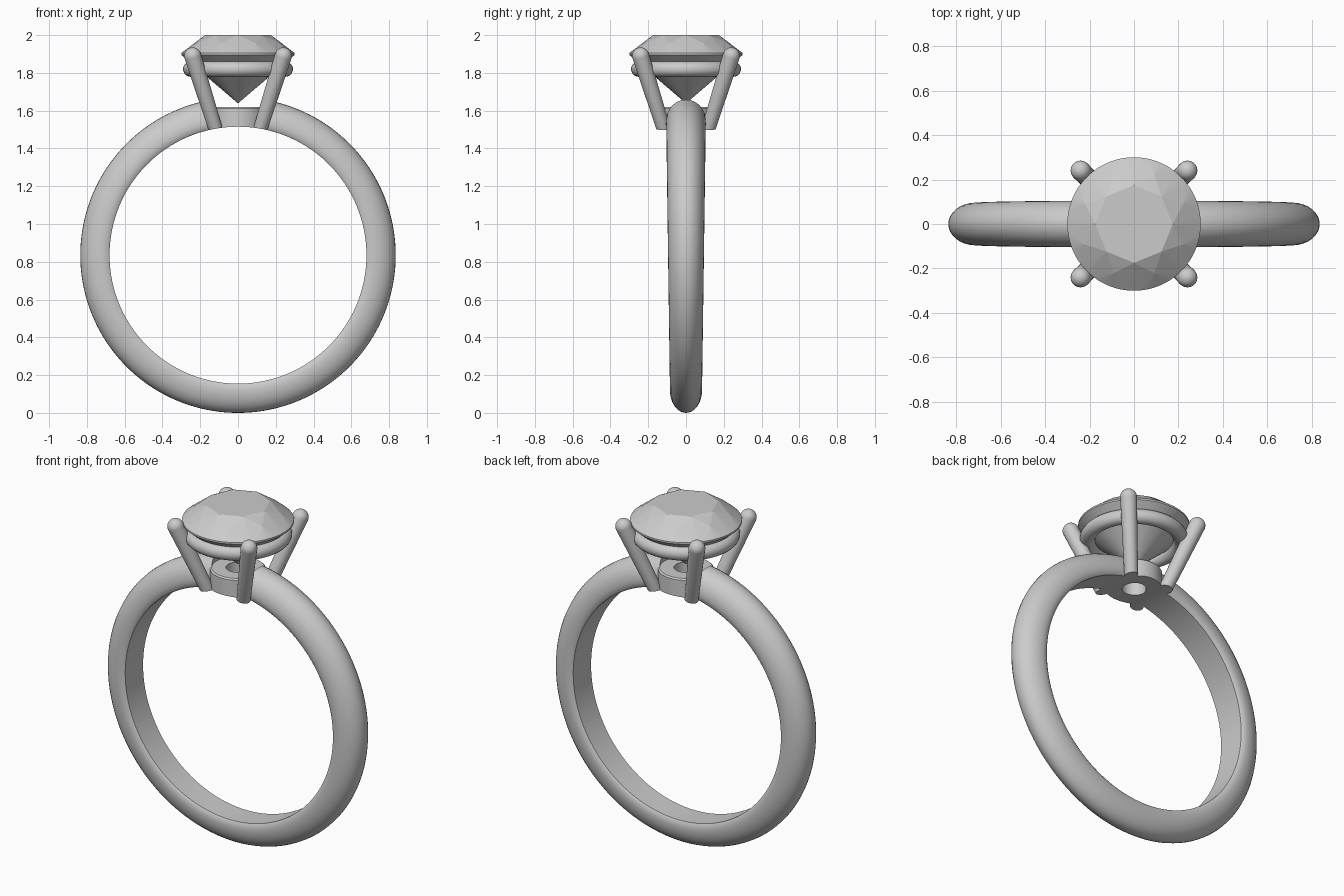
import bpy, bmesh
from math import sin, cos, pi, radians
from mathutils import Vector

if "Cube" in bpy.data.objects:
    bpy.data.objects.remove(bpy.data.objects["Cube"])

CZ, R_IN, R_SIDE, R_OUT = 0.835, 0.68, 0.715, 0.835


def finish(name, bm, smooth=True):
    bmesh.ops.recalc_face_normals(bm, faces=bm.faces)
    me = bpy.data.meshes.new(name)
    bm.to_mesh(me)
    bm.free()
    ob = bpy.data.objects.new(name, me)
    bpy.context.collection.objects.link(ob)
    if smooth:
        shade(ob)
    return ob


def activate(ob):
    bpy.ops.object.select_all(action='DESELECT')
    ob.select_set(True)
    bpy.context.view_layer.objects.active = ob


def shade(ob):
    activate(ob)
    bpy.ops.object.shade_smooth_by_angle(angle=radians(35))


def skin(bm, loops, closed):
    """Bridge a list of vertex loops with quads."""
    count = len(loops)
    for i in range(count if closed else count - 1):
        a, b = loops[i], loops[(i + 1) % count]
        for j in range(len(a)):
            k = (j + 1) % len(a)
            bm.faces.new((a[j], a[k], b[k], b[j]))


def lathe(name, profile, base=Vector(), axis=Vector((0, 0, 1)), seg=64, closed=False):
    """Revolve (radius, height) points around an axis; open profiles get end caps."""
    rot = Vector((0, 0, 1)).rotation_difference(axis)
    bm = bmesh.new()
    loops = [[bm.verts.new(base + rot @ Vector((r * cos(2 * pi * j / seg), r * sin(2 * pi * j / seg), h)))
              for j in range(seg)] for r, h in profile]
    skin(bm, loops, closed)
    if not closed:
        bm.faces.new(loops[0])
        bm.faces.new(loops[-1])
    return finish(name, bm)


def cut(ob, cutter):
    mod = ob.modifiers.new("cut", 'BOOLEAN')
    mod.operation = 'DIFFERENCE'
    mod.solver = 'EXACT'
    mod.object = cutter
    activate(ob)
    bpy.ops.object.modifier_apply(modifier=mod.name)


# Cutters: finger hole, head clearance and the light hole under the stone
finger = lathe("finger_cutter", [(R_IN, -1), (R_IN, 1)], Vector((0, 0, CZ)), Vector((0, 1, 0)), 160)
clearance = lathe("clearance_cutter", [(0.14, 1.62), (0.14, 1.9)])
light_hole = lathe("light_hole_cutter", [(0.065, 1.3), (0.065, 1.9)], seg=48)

# Shank: D-shaped section, a little narrower towards the bottom
section = [(R_IN, -0.88), (R_IN + 0.01, -0.96)]
section += [(R_SIDE + (R_OUT - R_SIDE) * cos(t), sin(t))
            for t in [pi * (i / 16 - 0.5) for i in range(17)]]
section += [(R_IN + 0.01, 0.96), (R_IN, 0.88)]
bm = bmesh.new()
loops = []
for i in range(160):
    a = 2 * pi * i / 160
    w = 0.095 + 0.01 * sin(a)
    loops.append([bm.verts.new((r * cos(a), w * y, CZ + r * sin(a))) for r, y in section])
skin(bm, loops, True)
shank = finish("shank", bm)
cut(shank, clearance)
cut(shank, light_hole)
shade(shank)

# Hub at the base of the head
hub = lathe("hub", [(0.15, 1.4), (0.15, 1.612), (0.142, 1.62)])
cut(hub, finger)
cut(hub, light_hole)
shade(hub)

# Four leaning prongs with round tips
for sx in (-1, 1):
    for sy in (-1, 1):
        low = Vector((sx * 0.102, sy * 0.102, 1.45))
        top = Vector((sx * 0.24, sy * 0.24, 1.89))
        length = (top - low).length
        profile = [(0.036, 0), (0.045, length)]
        profile += [(0.045 * cos(t), length + 0.045 * sin(t)) for t in [pi / 2 * i / 8.1 for i in range(1, 9)]]
        side = ("left_" if sx < 0 else "right_") + ("front" if sy < 0 else "back")
        prong = lathe(side + "_prong", profile, low, (top - low).normalized(), 24)
        cut(prong, finger)
        shade(prong)

# Gallery ring under the girdle
lathe("gallery_ring", [(0.25 + 0.041 * cos(2 * pi * i / 20), 1.82 + 0.041 * sin(2 * pi * i / 20))
                       for i in range(20)], seg=80, closed=True)

# Round brilliant stone: (radius, z, count, angle offset) rings wrapped in a hull
bm = bmesh.new()
rings = [(0.175, 2.0, 8, 0), (0.24, 1.957, 8, pi / 8), (0.3, 1.905, 64, 0), (0.3, 1.895, 64, 0),
         (0.288, 1.885, 32, 0), (0.002, 1.64, 6, 0)]
for r, z, n, off in rings:
    for i in range(n):
        a = 2 * pi * i / n + off
        bm.verts.new((r * cos(a), r * sin(a), z))
bmesh.ops.convex_hull(bm, input=bm.verts)
bmesh.ops.dissolve_limit(bm, angle_limit=radians(0.5), verts=bm.verts, edges=bm.edges)
finish("stone", bm, smooth=False)

for cutter in (finger, clearance, light_hole):
    bpy.data.objects.remove(cutter)
